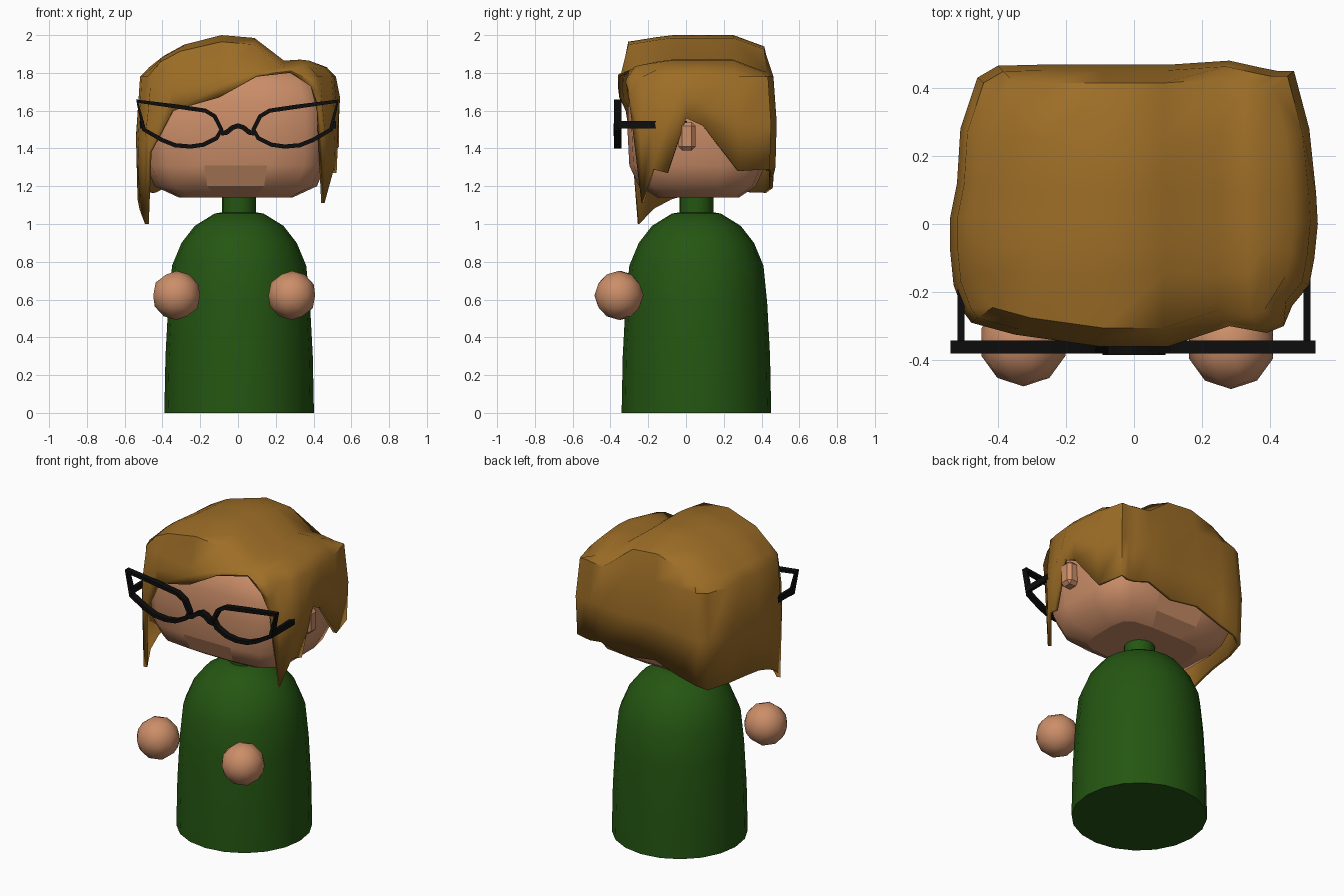
import bpy, bmesh, math
from mathutils import Vector

default_cube = bpy.data.objects.get("Cube")
if default_cube:
    bpy.data.objects.remove(default_cube, do_unlink=True)


def make_material(name, colour):
    material = bpy.data.materials.new(name)
    material.use_nodes = True
    material.diffuse_color = (*colour, 1)
    shader = next(n for n in material.node_tree.nodes if n.type == 'BSDF_PRINCIPLED')
    shader.inputs["Base Color"].default_value = (*colour, 1)
    return material


SKIN = make_material("skin", (0.6, 0.27, 0.14))
HAIR = make_material("brown hair", (0.34, 0.155, 0.02))
GREEN = make_material("green jumper", (0.018, 0.093, 0.006))
BLACK = make_material("black frame", (0.004, 0.004, 0.004))


def finish(name, bm, material, angle=40):
    """Turn a bmesh into a named object with smooth shading below the angle."""
    bmesh.ops.recalc_face_normals(bm, faces=bm.faces)
    mesh = bpy.data.meshes.new(name)
    bm.to_mesh(mesh)
    bm.free()
    mesh.materials.append(material)
    obj = bpy.data.objects.new(name, mesh)
    bpy.context.collection.objects.link(obj)
    bpy.ops.object.select_all(action='DESELECT')
    obj.select_set(True)
    bpy.context.view_layer.objects.active = obj
    if angle:
        bpy.ops.object.shade_smooth_by_angle(angle=math.radians(angle))
    return obj


def bridge(bm, lower, upper, closed=True):
    count = len(lower)
    for k in range(count if closed else count - 1):
        n = (k + 1) % count
        bm.faces.new((lower[k], lower[n], upper[n], upper[k]))


def loft(rings):
    """Join closed rings of points and cap both ends."""
    bm = bmesh.new()
    loops = [[bm.verts.new(p) for p in ring] for ring in rings]
    for lower, upper in zip(loops, loops[1:]):
        bridge(bm, lower, upper)
    bm.faces.new(loops[0])
    bm.faces.new(loops[-1])
    return bm


def lathe(name, profile, centre, material, sides=20):
    turns = [math.tau * k / sides for k in range(sides)]
    rings = [[(centre[0] + r * math.cos(t), centre[1] + r * math.sin(t), z) for t in turns]
             for r, z in profile]
    return finish(name, loft(rings), material)


def block(name, centre, size, material, bevel=0.0):
    bm = bmesh.new()
    bmesh.ops.create_cube(bm, size=1)
    for v in bm.verts:
        v.co = Vector(c + s * p for c, s, p in zip(centre, size, v.co))
    if bevel:
        bmesh.ops.bevel(bm, geom=bm.edges[:], offset=bevel, segments=1, affect='EDGES')
    return finish(name, bm, material, 30)


def frame_strip(name, path, width, y_front, y_back, closed):
    """Flat-sided strip following a path in the xz plane."""
    bm = bmesh.new()
    count = len(path)
    sections = []
    for k, (x, z) in enumerate(path):
        a = path[k - 1] if closed or k else path[0]
        b = path[(k + 1) % count] if closed or k < count - 1 else path[k]
        side = Vector((a[1] - b[1], b[0] - a[0])).normalized() * width / 2
        sections.append([bm.verts.new((x + s * side.x, y, z + s * side.y))
                         for s, y in ((1, y_front), (1, y_back), (-1, y_back), (-1, y_front))])
    for k in range(count if closed else count - 1):
        bridge(bm, sections[k], sections[(k + 1) % count])
    if not closed:
        bm.faces.new(sections[0])
        bm.faces.new(sections[-1])
    return finish(name, bm, BLACK, 30)


# Body and neck
lathe("body", [(0.396, 0), (0.39, 0.3), (0.375, 0.58), (0.355, 0.78), (0.305, 0.9),
               (0.235, 0.99), (0.13, 1.055), (0.1, 1.06)], (0.006, 0.055), GREEN)
lathe("neck", [(0.09, 1.04), (0.09, 1.18)], (0.005, 0.055), GREEN, 16)

# Floating round hands
for name, place in (("right_hand", (-0.325, -0.347, 0.622)), ("left_hand", (0.285, -0.355, 0.622))):
    bm = bmesh.new()
    bmesh.ops.create_icosphere(bm, subdivisions=2, radius=0.13)
    bmesh.ops.translate(bm, verts=bm.verts, vec=place)
    finish(name, bm, SKIN, 60)

# Head: stacked rounded rectangles (height, half width, front, back)
corner = [(1, 0.35), (0.94, 0.76), (0.76, 0.94), (0.35, 1)]
outline = (corner + [(-x, y) for x, y in reversed(corner)]
           + [(-x, -y) for x, y in corner] + [(x, -y) for x, y in reversed(corner)])
levels = [(1.14, 0.3, -0.15, 0.28), (1.2, 0.43, -0.25, 0.37), (1.31, 0.475, -0.3, 0.42),
          (1.5, 0.49, -0.31, 0.43), (1.64, 0.48, -0.305, 0.43), (1.75, 0.44, -0.27, 0.4),
          (1.82, 0.34, -0.2, 0.3)]
head = finish("head", loft([[(w * x - 0.012, (f + b) / 2 + (b - f) / 2 * y, z) for x, y in outline]
                            for z, w, f, b in levels]), SKIN, 70)
for face in head.data.polygons:
    if abs(face.center.x) < 0.05 and face.normal.z < -0.2:
        face.use_smooth = False

# Ears
for name, side in (("left_ear", 1), ("right_ear", -1)):
    block(name, (side * 0.49, 0.005, 1.465), (0.09, 0.09, 0.15), SKIN, 0.02)

# Hair: rim points (x, y, lower edge height) around the head
front = [(-0.5, -0.26, 1.0), (-0.478, -0.29, 1.38), (-0.35, -0.325, 1.6), (-0.1, -0.36, 1.67),
         (0.1, -0.36, 1.78), (0.28, -0.3, 1.8), (0.39, -0.32, 1.73), (0.44, -0.3, 1.6),
         (0.465, -0.24, 1.11)]
back = [(-0.46, 0.43, 1.165), (-0.4, 0.465, 1.19), (-0.28, 0.468, 1.22), (-0.1, 0.468, 1.28),
        (0.1, 0.468, 1.25), (0.28, 0.48, 1.3), (0.37, 0.46, 1.28), (0.42, 0.45, 1.28),
        (0.47, 0.45, 1.29)]
left = [(0.515, -0.18, 1.29), (0.53, -0.1, 1.27), (0.54, 0, 1.56), (0.535, 0.09, 1.52),
        (0.515, 0.28, 1.28)]
right = [(-0.53, -0.18, 1.08), (-0.54, -0.08, 1.13), (-0.54, 0.02, 1.16), (-0.52, 0.12, 1.16),
         (-0.51, 0.28, 1.17)]
crown = [1.83, 1.89, 1.95, 2.0, 1.985, 1.865, 1.87, 1.865, 1.83]
drop = [0.035, 0.01, 0, 0, 0, 0, 0.06]
nx, ny = len(front), len(drop)
west = [front[0]] + right + [back[0]]
east = [front[-1]] + left + [back[-1]]


def shrink(x, y, s):
    return x * s, 0.055 + (y - 0.055) * s


bm = bmesh.new()
top = {}
for i in range(nx):
    for j in range(ny):
        u, v = i / (nx - 1), j / (ny - 1)
        x = front[i][0] * (1 - v) + back[i][0] * v
        y = west[j][1] * (1 - u) + east[j][1] * u
        if j in (0, ny - 1):
            x, y = (front if j == 0 else back)[i][:2]
        elif i in (0, nx - 1):
            x, y = (west if i == 0 else east)[j][:2]
        top[i, j] = bm.verts.new((*shrink(x, y, 0.87), crown[i] - drop[j]))
for i in range(nx - 1):
    for j in range(ny - 1):
        bm.faces.new((top[i, j], top[i + 1, j], top[i + 1, j + 1], top[i, j + 1]))

# Hair sides hang from the crown edge to the uneven lower edge
rim = front + left + back[::-1] + right[::-1]
edge = ([(i, 0) for i in range(nx)] + [(nx - 1, j) for j in range(1, ny - 1)]
        + [(i, ny - 1) for i in reversed(range(nx))] + [(0, j) for j in reversed(range(1, ny - 1))])
shoulder, middle, hem = [], [], []
for x, y, z in rim:
    high = max(1.78, z + 0.02)
    shoulder.append(bm.verts.new((*shrink(x, y, 0.96), high)))
    middle.append(bm.verts.new((*shrink(x, y, 1), (high + z) / 2)))
    hem.append(bm.verts.new((*shrink(x, y, 0.985), z)))
loops = [[top[key] for key in edge], shoulder, middle, hem]
for upper, lower in zip(loops, loops[1:]):
    bridge(bm, lower, upper)
hair = finish("hair", bm, HAIR, 50)
shell = hair.modifiers.new("thickness", 'SOLIDIFY')
shell.thickness = 0.022
shell.offset = -1

# Glasses: two rims, a bridge and two side arms
lens = [(0.53, 1.65), (0.32, 1.622), (0.17, 1.6), (0.12, 1.57), (0.085, 1.5), (0.11, 1.455),
        (0.18, 1.42), (0.25, 1.41), (0.33, 1.417), (0.4, 1.445), (0.495, 1.5)]
for name, side in (("left", 1), ("right", -1)):
    frame_strip(name + "_rim", [(side * x - 0.003, z) for x, z in lens], 0.022, -0.38, -0.342, True)
    block(name + "_glasses_arm", (side * 0.508, -0.18, 1.525), (0.02, 0.37, 0.038), BLACK)
frame_strip("glasses_bridge", [(-0.09, 1.48), (-0.06, 1.485), (-0.03, 1.51), (0, 1.52),
                               (0.03, 1.51), (0.06, 1.485), (0.09, 1.48)], 0.026, -0.385, -0.345, False)
